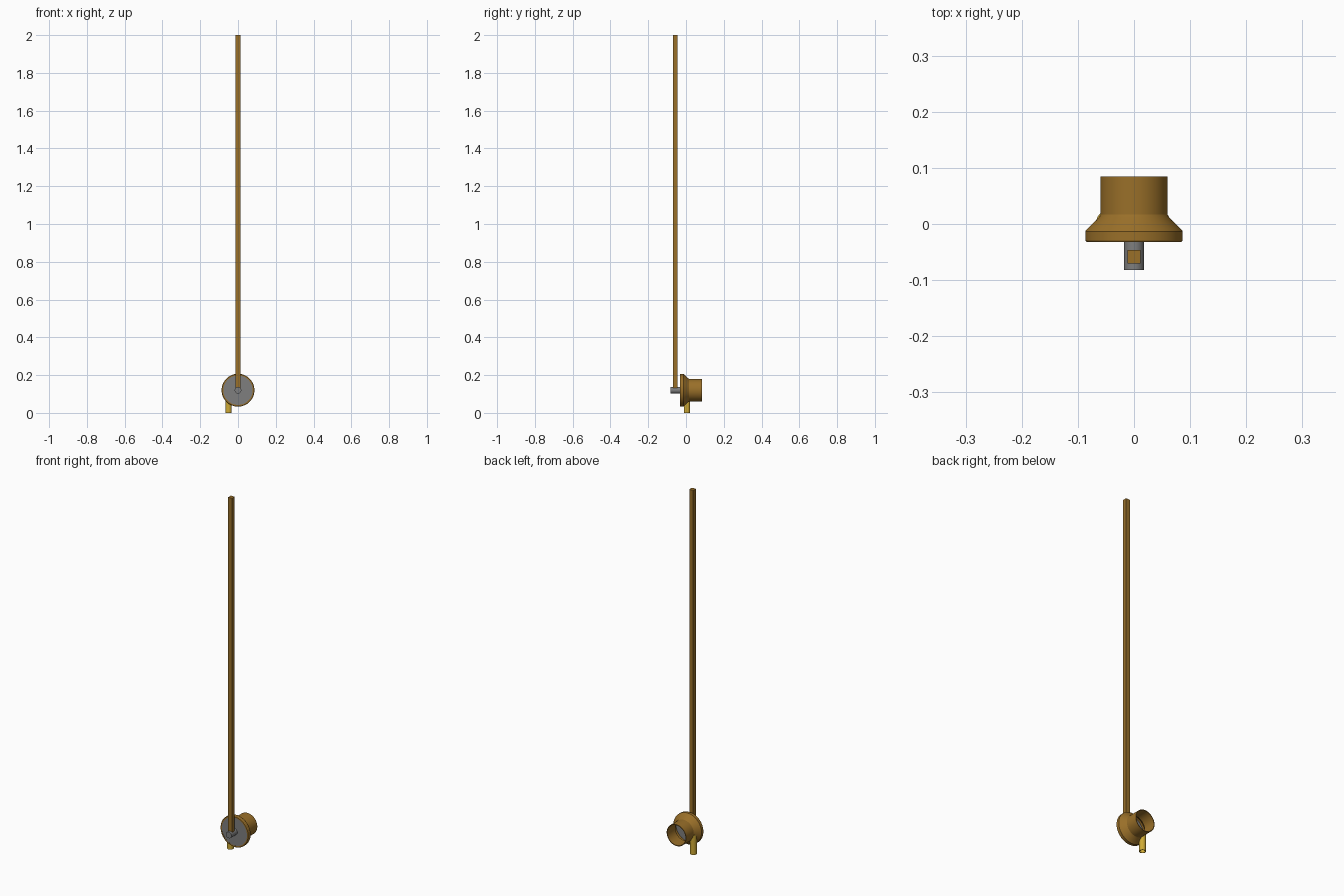
import bpy, math
from mathutils import Matrix

if "Cube" in bpy.data.objects:
    bpy.data.objects.remove(bpy.data.objects["Cube"])

ZC = 0.12  # height of the horizontal axis


def material(name, rgb):
    m = bpy.data.materials.new(name)
    m.diffuse_color = (*rgb, 1)
    m.use_nodes = True
    m.node_tree.nodes["Principled BSDF"].inputs["Base Color"].default_value = m.diffuse_color
    return m


bronze = material("bronze", (0.32, 0.16, 0.022))
brass = material("brass", (0.62, 0.40, 0.035))
steel = material("grey steel", (0.21, 0.21, 0.21))


def lathe(name, profile, mat, matrix, n=32, closed=False):
    """Revolve (radius, height) points about local z; radius 0 gives a pole."""
    verts, faces, rings = [], [], []
    for r, h in profile:
        count = n if r > 0 else 1
        rings.append(range(len(verts), len(verts) + count))
        for i in range(count):
            a = 2 * math.pi * (i + 0.5) / n
            verts.append((r * math.cos(a), r * math.sin(a), h))
    pairs = list(zip(rings, rings[1:]))
    if closed:
        pairs.append((rings[-1], rings[0]))
    for a, b in pairs:
        for i in range(n):
            j = (i + 1) % n
            quad = [a[i % len(a)], a[j % len(a)], b[j % len(b)], b[i % len(b)]]
            faces.append(list(dict.fromkeys(quad)))
    me = bpy.data.meshes.new(name)
    me.from_pydata(verts, [], faces)
    me.transform(matrix)
    me.materials.append(mat)
    ob = bpy.data.objects.new(name, me)
    bpy.context.collection.objects.link(ob)
    bpy.ops.object.select_all(action='DESELECT')
    ob.select_set(True)
    bpy.context.view_layer.objects.active = ob
    bpy.ops.object.shade_smooth_by_angle(angle=math.radians(30))
    return ob


# local z -> world y
along_y = Matrix.Translation((0, 0, ZC)) @ Matrix.Rotation(-math.pi / 2, 4, 'X')

# flared hollow housing, open at the back
lathe("housing", [(0.085, -0.032), (0.087, -0.029), (0.087, -0.013), (0.084, -0.009),
                  (0.063, 0.012), (0.060, 0.017), (0.060, 0.085),
                  (0.056, 0.085), (0.056, 0.015), (0.078, -0.010), (0.078, -0.032)],
      bronze, along_y, 40, True)

# front disc and spindle
lathe("front_disc", [(0, -0.031), (0.0785, -0.031), (0.0785, -0.022), (0, -0.022)],
      steel, along_y, 40)
lathe("spindle", [(0, -0.082), (0.018, -0.082), (0.018, -0.025), (0, -0.025)],
      steel, along_y, 16)

# small brass outlet pipe under the flare
lathe("outlet_pipe", [(0.017, 0), (0.017, 0.11), (0.014, 0.11), (0.014, 0)],
      brass, Matrix.Translation((-0.05, 0.005, 0)), 20, True)

# tall square rod standing on the spindle
bpy.ops.mesh.primitive_cube_add(size=1, location=(0, -0.058, 1.065))
rod = bpy.context.object
rod.name = "tall_rod"
rod.scale = (0.024, 0.024, 1.87)
rod.data.materials.append(bronze)
